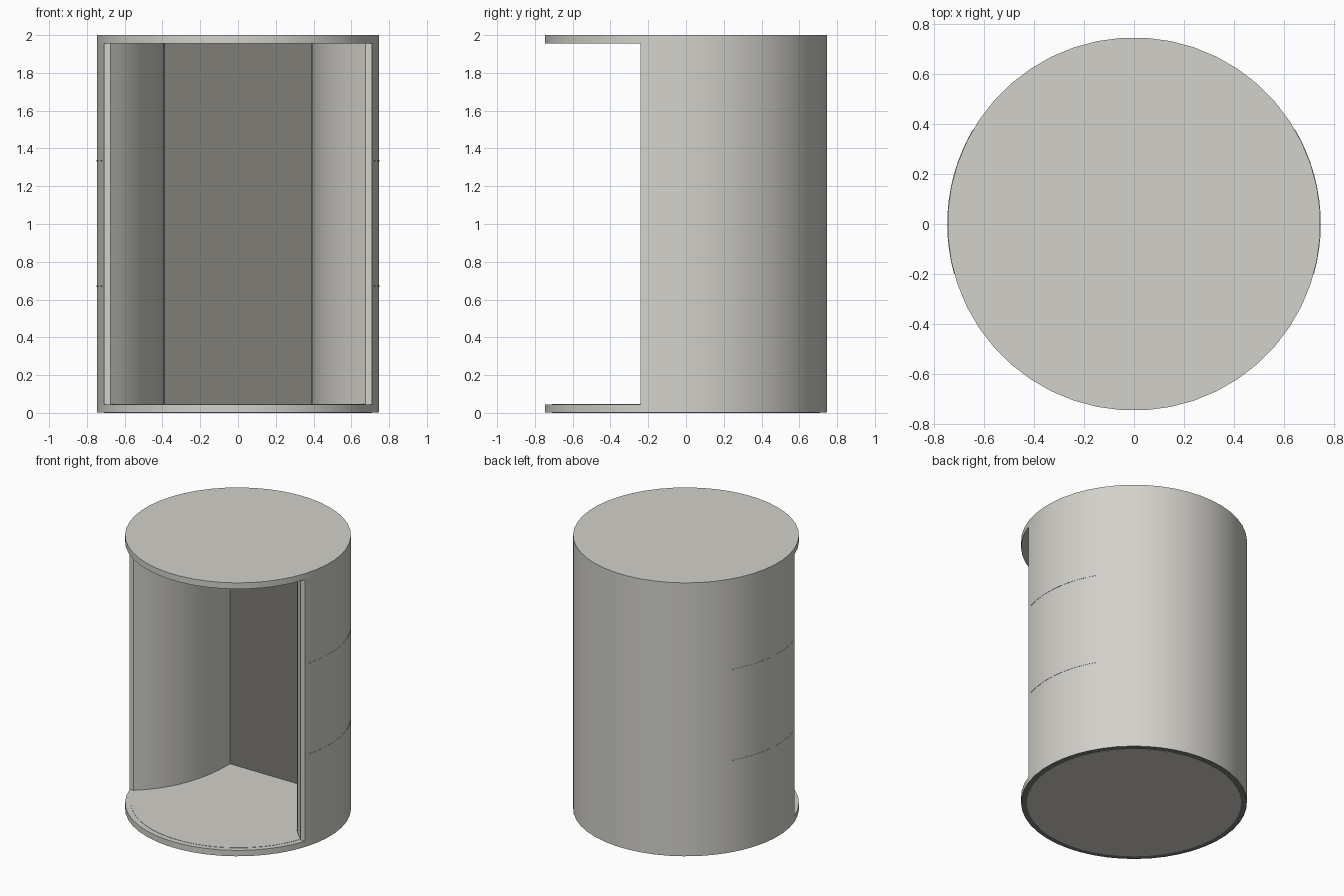
import bpy, bmesh, math
from mathutils import Vector

cube = bpy.data.objects.get("Cube")
if cube:
    bpy.data.objects.remove(cube)

R = 0.748          # outer radius
INNER_R = 0.71     # radius of the floor disc
PLATE = 0.045      # floor and roof thickness
STEP = math.radians(7.5)
BEGIN = -2.5 * STEP            # angle of the wall's front edge
FRONT_Y = R * math.sin(BEGIN)
PANEL_X, PANEL_Y = 0.39, 0.465
JAMB_X = 0.675


def material(name, colour):
    mat = bpy.data.materials.new(name)
    mat.use_nodes = True
    mat.diffuse_color = colour
    mat.node_tree.nodes["Principled BSDF"].inputs["Base Color"].default_value = colour
    return mat


light_grey = material("light_warm_grey", (0.65, 0.64, 0.595, 1))
dark_grey = material("dark_warm_grey", (0.21, 0.205, 0.185, 1))


def finish(name, bm, mat):
    mesh = bpy.data.meshes.new(name)
    bm.to_mesh(mesh)
    bm.free()
    obj = bpy.data.objects.new(name, mesh)
    bpy.context.collection.objects.link(obj)
    mesh.materials.append(mat)
    bpy.ops.object.select_all(action='DESELECT')
    obj.select_set(True)
    bpy.context.view_layer.objects.active = obj
    bpy.ops.object.shade_smooth_by_angle(angle=math.radians(30))
    return obj


def arc(radius, start, end, steps):
    """Points along an arc, angles in radians."""
    angles = [start + (end - start) * i / steps for i in range(steps + 1)]
    return [(radius * math.cos(a), radius * math.sin(a)) for a in angles]


def bend(start, control, end, steps):
    """Points along a curve pulled towards a control point."""
    a, b, c = Vector(start), Vector(control), Vector(end)
    ts = [i / steps for i in range(steps + 1)]
    return [tuple(a * (1 - t) ** 2 + b * 2 * t * (1 - t) + c * t * t) for t in ts]


def prism(name, outline, z0, z1):
    """Extrude a closed outline upwards."""
    bm = bmesh.new()
    face = bm.faces.new([bm.verts.new((x, y, z0)) for x, y in outline])
    top = bmesh.ops.extrude_face_region(bm, geom=[face], use_keep_orig=True)
    verts = [v for v in top["geom"] if isinstance(v, bmesh.types.BMVert)]
    bmesh.ops.translate(bm, verts=verts, vec=Vector((0, 0, z1 - z0)))
    bmesh.ops.recalc_face_normals(bm, faces=bm.faces)
    return finish(name, bm, light_grey)


def sheet(name, points, z0, z1, mat=light_grey):
    """Open upright sheet along a path."""
    bm = bmesh.new()
    rows = [[bm.verts.new((x, y, z)) for x, y in points] for z in (z0, z1)]
    for i in range(len(points) - 1):
        bm.faces.new((rows[0][i], rows[0][i + 1], rows[1][i + 1], rows[1][i]))
    return finish(name, bm, mat)


# Round floor with a dark underside rim, and roof
circle = arc(R, BEGIN, BEGIN + math.tau, 48)[:-1]
rim = prism("floor_rim", circle, 0.002, PLATE)
rim.data.materials.append(dark_grey)
for face in rim.data.polygons:
    face.material_index = int(face.normal.z < -0.5)
prism("floor_disc", arc(INNER_R, BEGIN, BEGIN + math.tau, 48)[:-1], 0, PLATE + 0.002)
prism("roof", circle, 2 - PLATE, 2)

# Curved outer wall, open at the front
low, high = PLATE, 2 - PLATE
sheet("outer_wall", arc(R, BEGIN, math.pi - BEGIN, 29), low, high)

# Inner lining: sides bulging inwards to a dark flat back panel
lining = bend((JAMB_X, FRONT_Y), (PANEL_X, 0), (PANEL_X, PANEL_Y), 14)
sheet("left_lining", lining[::-1], low, high)
sheet("right_lining", [(-x, y) for x, y in lining], low, high)
sheet("back_panel", [(-PANEL_X, PANEL_Y), (PANEL_X, PANEL_Y)], low, high, dark_grey)

# Front jambs and thin side rails, one pair per side
outer_x = R * math.cos(BEGIN)
rail_start, rail_end = math.asin(-0.2 / R), math.asin(0.38 / R)
for side, label in ((1, "left"), (-1, "right")):
    ends = sorted((side * JAMB_X, side * outer_x))
    sheet(label + "_jamb", [(x, FRONT_Y) for x in ends], low, high)
    strip = arc(R + 0.001, rail_start, rail_end, 12) + arc(R - 0.006, rail_end, rail_start, 12)
    for level, z in (("lower", 0.67), ("upper", 1.335)):
        prism(f"{label}_{level}_rail", [(side * x, y) for x, y in strip], z - 0.004, z + 0.004)
